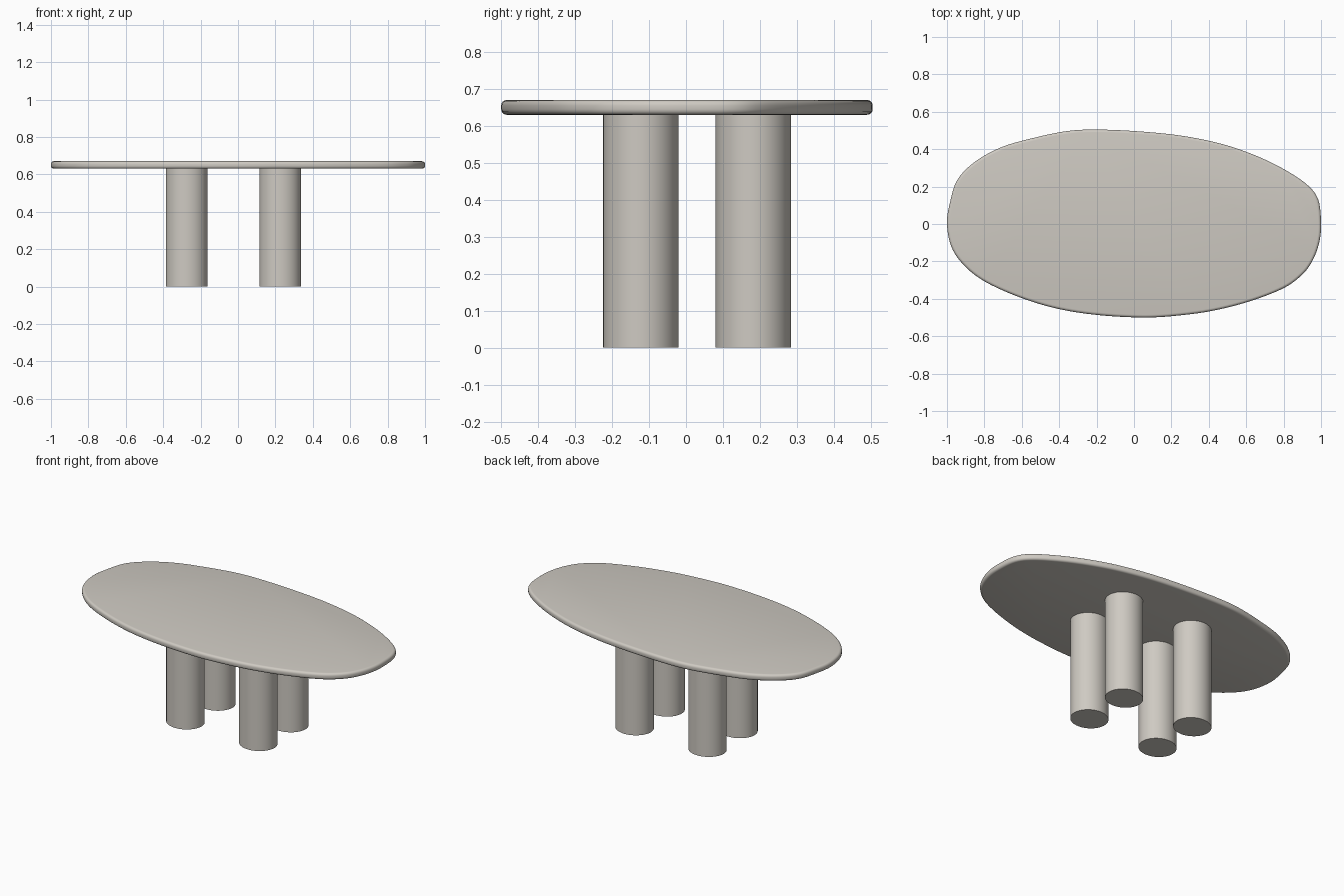
import bpy, bmesh, math
from mathutils import Vector

if "Cube" in bpy.data.objects:
    bpy.data.objects.remove(bpy.data.objects["Cube"])

stone = bpy.data.materials.new("warm grey stone")
stone.diffuse_color = (0.62, 0.59, 0.54, 1)
stone.use_nodes = True
stone.node_tree.nodes["Principled BSDF"].inputs["Base Color"].default_value = stone.diffuse_color


def finish(bm, name):
    bmesh.ops.recalc_face_normals(bm, faces=bm.faces)
    me = bpy.data.meshes.new(name)
    bm.to_mesh(me)
    bm.free()
    ob = bpy.data.objects.new(name, me)
    bpy.context.collection.objects.link(ob)
    me.materials.append(stone)
    bpy.ops.object.select_all(action='DESELECT')
    ob.select_set(True)
    bpy.context.view_layer.objects.active = ob
    bpy.ops.object.shade_smooth_by_angle(angle=math.radians(35))
    return ob


def smooth_loop(points, steps):
    """Closed Catmull-Rom curve through the points."""
    p = [Vector(q) for q in points]
    n, out = len(p), []
    for i in range(n):
        a, b, c, d = p[i - 1], p[i], p[(i + 1) % n], p[(i + 2) % n]
        for s in range(steps):
            t = s / steps
            out.append(0.5 * (2 * b + (c - a) * t + (2 * a - 5 * b + 4 * c - d) * t ** 2
                              + (3 * b - a - 3 * c + d) * t ** 3))
    return out


# Table top: irregular pebble outline, counter-clockwise, with rounded rim
outline = [(1, 0), (0.985, 0.13), (0.92, 0.215), (0.78, 0.305), (0.62, 0.378),
           (0.45, 0.433), (0.24, 0.474), (0, 0.497), (-0.22, 0.505), (-0.37, 0.495),
           (-0.55, 0.457), (-0.71, 0.41), (-0.85, 0.333), (-0.945, 0.235), (-0.985, 0.11),
           (-1, 0), (-0.975, -0.125), (-0.905, -0.225), (-0.79, -0.312), (-0.6, -0.396),
           (-0.4, -0.455), (-0.18, -0.488), (0.06, -0.5), (0.25, -0.488), (0.43, -0.462),
           (0.62, -0.413), (0.8, -0.343), (0.9, -0.27), (0.955, -0.195), (0.99, -0.1)]
loop = smooth_loop(outline, 6)
n = len(loop)
bottom, top, r = 0.63, 0.67, 0.015
arc = [math.radians(a) for a in (0, 22.5, 45, 67.5, 90)]
profile = [(r - r * math.sin(a), bottom + r - r * math.cos(a)) for a in arc]
profile += [(d, bottom + top - z) for d, z in reversed(profile)]
bm = bmesh.new()
rings = []
for inset, z in profile:
    ring = []
    for i, p in enumerate(loop):
        tan = (loop[(i + 1) % n] - loop[i - 1]).normalized()
        q = p + Vector((-tan.y, tan.x)) * inset
        ring.append(bm.verts.new((q.x, q.y, z)))
    rings.append(ring)
for lo, hi in zip(rings, rings[1:]):
    for i in range(n):
        j = (i + 1) % n
        bm.faces.new((lo[i], lo[j], hi[j], hi[i]))
bm.faces.new(rings[0][::-1])
bm.faces.new(rings[-1])
finish(bm, "table_top")

# Four thick column legs, slightly wider along x
for sx, x in (("left", -0.275), ("right", 0.225)):
    for sy, y in (("front", -0.122), ("back", 0.182)):
        bm = bmesh.new()
        bmesh.ops.create_cone(bm, cap_ends=True, segments=64, radius1=1, radius2=1, depth=bottom)
        for v in bm.verts:
            v.co.x, v.co.y, v.co.z = v.co.x * 0.111 + x, v.co.y * 0.102 + y, v.co.z + bottom / 2
        finish(bm, f"{sy}_{sx}_leg")
